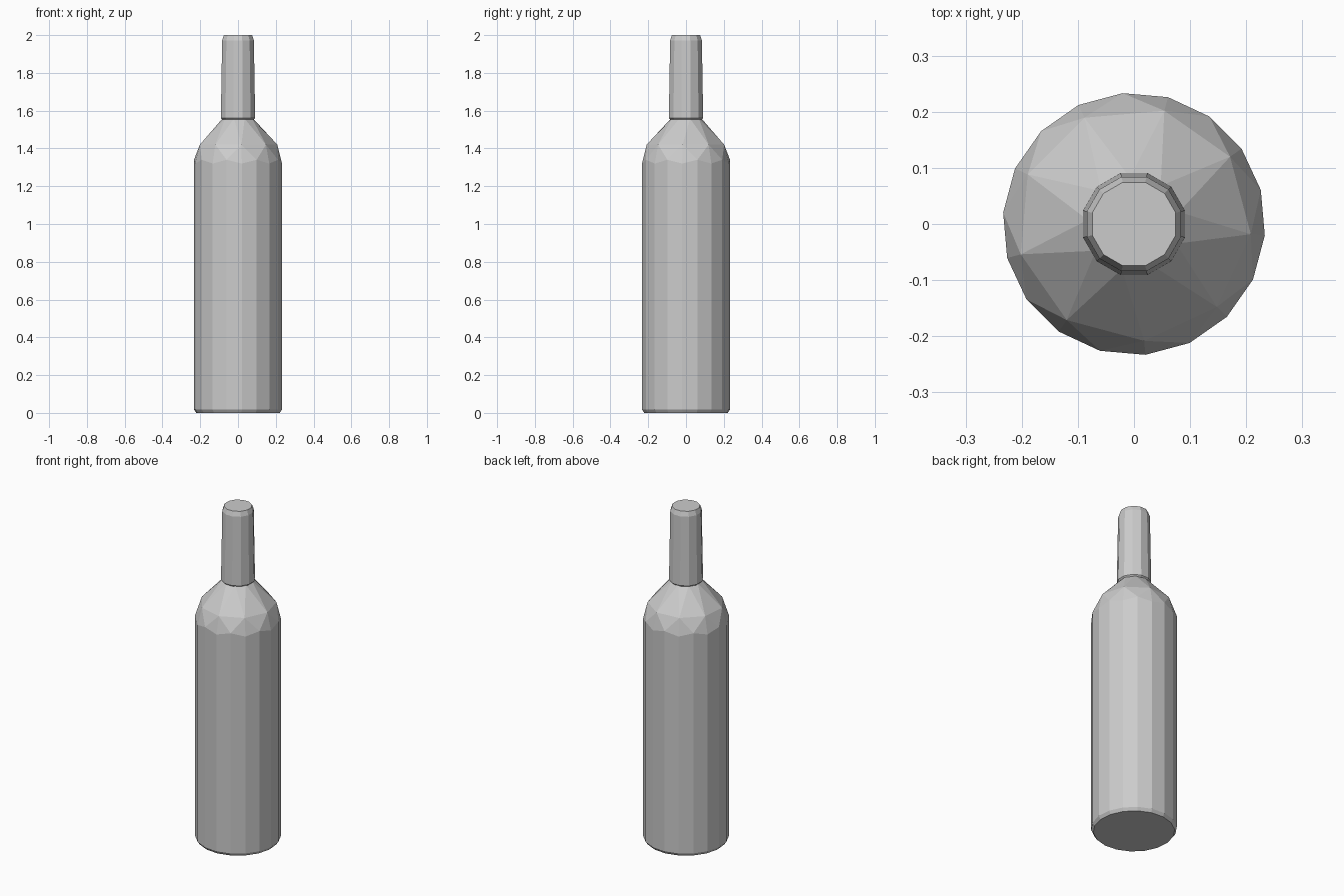
import bpy
import bmesh
import math

cube = bpy.data.objects.get("Cube")
if cube:
    bpy.data.objects.remove(cube, do_unlink=True)

grey = bpy.data.materials.new("plain grey")
grey.use_nodes = True
colour = (0.6, 0.6, 0.6, 1)
grey.diffuse_color = colour
grey.node_tree.nodes["Principled BSDF"].inputs["Base Color"].default_value = colour


def ring(bm, count, radius, z, turn=0.0):
    """Add a circle of vertices, turned by an angle in degrees."""
    verts = []
    for i in range(count):
        a = math.tau * i / count + math.radians(turn)
        verts.append(bm.verts.new((radius * math.cos(a), radius * math.sin(a), z)))
    return verts


def bridge(bm, low, high):
    """Join two rings of equal size with quads."""
    n = len(low)
    for i in range(n):
        j = (i + 1) % n
        bm.faces.new((low[i], low[j], high[j], high[i]))


def finish(bm, name):
    bmesh.ops.recalc_face_normals(bm, faces=bm.faces)
    mesh = bpy.data.meshes.new(name)
    bm.to_mesh(mesh)
    bm.free()
    mesh.materials.append(grey)
    obj = bpy.data.objects.new(name, mesh)
    bpy.context.collection.objects.link(obj)
    return obj


# Bottle body: faceted cylinder with a triangulated shoulder
SIDES = 9
TURN = -5
bm = bmesh.new()
base = ring(bm, 2 * SIDES, 0.222, 0, TURN)
foot = ring(bm, 2 * SIDES, 0.234, 0.018, TURN)
wall = ring(bm, 2 * SIDES, 0.234, 1.34, TURN)
shoulder = ring(bm, SIDES, 0.209, 1.42, TURN)
collar = ring(bm, SIDES, 0.083, 1.558, TURN + 180 / SIDES)
for i in range(0, 2 * SIDES, 2):
    wall[i].co.z -= 0.02
bm.faces.new(base)
bridge(bm, base, foot)
bridge(bm, foot, wall)
for i in range(SIDES):
    j = (i + 1) % SIDES
    left, mid, right = wall[2 * i - 1], wall[2 * i], wall[2 * i + 1]
    bm.faces.new((left, mid, shoulder[i]))
    bm.faces.new((mid, right, shoulder[i]))
    bm.faces.new((shoulder[i], right, shoulder[j]))
    bm.faces.new((shoulder[i], shoulder[j], collar[i]))
    bm.faces.new((collar[i], shoulder[j], collar[j]))
bm.faces.new(collar)
finish(bm, "bottle_body")

# Neck sleeve: slightly tapered, with a chamfered top
bm = bmesh.new()
profile = [(0.086, 1.552), (0.094, 1.56), (0.087, 1.972), (0.077, 2.0)]
rings = [ring(bm, 12, r, z, 15) for r, z in profile]
for low, high in zip(rings, rings[1:]):
    bridge(bm, low, high)
bm.faces.new(rings[0])
bm.faces.new(rings[-1])
finish(bm, "neck_sleeve")
